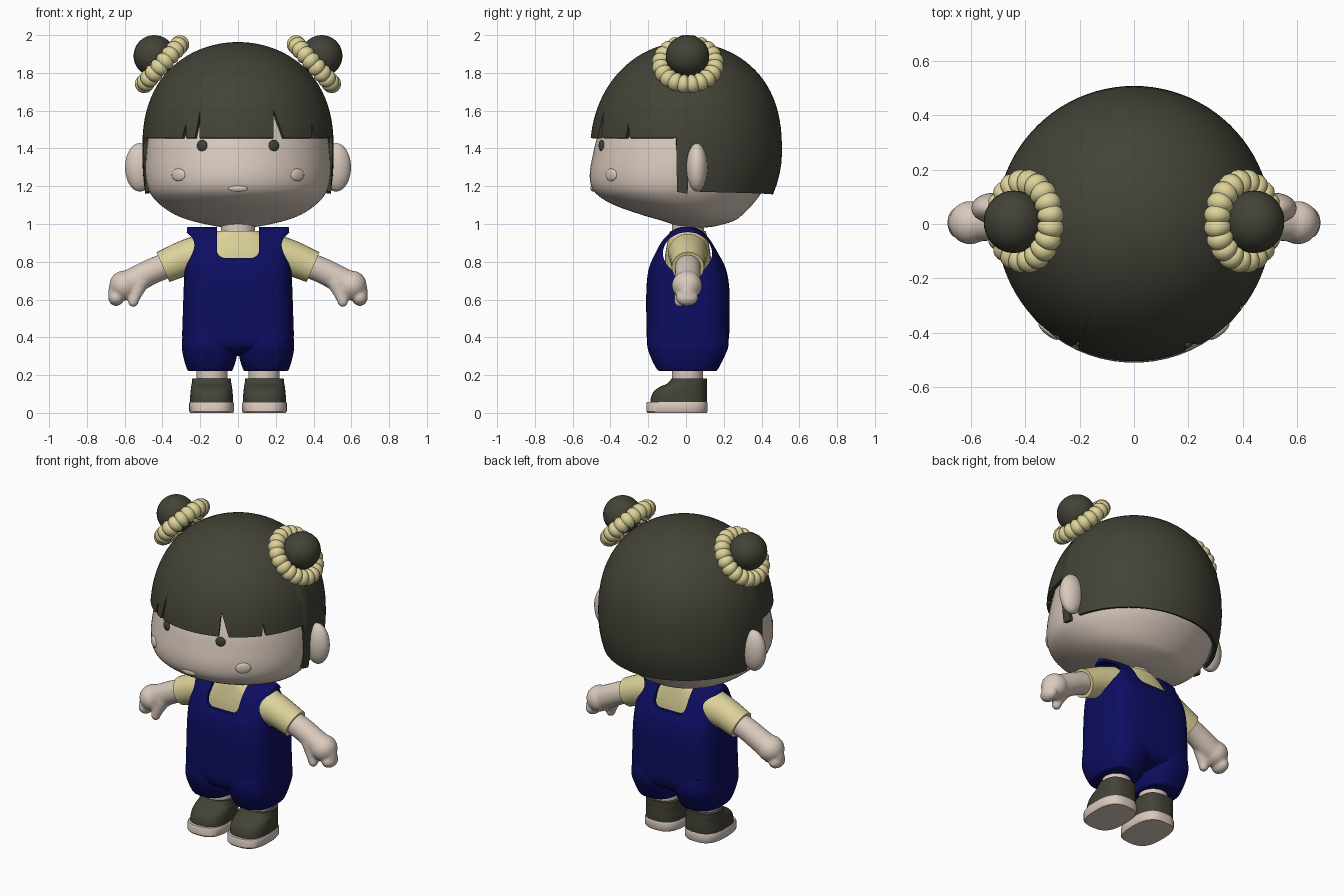
import bpy, bmesh, math
from mathutils import Vector, Matrix

cube = bpy.data.objects.get("Cube")
if cube:
    bpy.data.objects.remove(cube, do_unlink=True)


def material(name, rgb):
    m = bpy.data.materials.new(name)
    m.use_nodes = True
    m.diffuse_color = (*rgb, 1)
    m.node_tree.nodes["Principled BSDF"].inputs["Base Color"].default_value = (*rgb, 1)
    return m


SKIN = material("skin", (0.70, 0.59, 0.51))
DARK = material("dark_olive", (0.055, 0.055, 0.038))
NAVY = material("navy", (0.004, 0.004, 0.12))
CREAM = material("cream_yellow", (0.72, 0.65, 0.32))


def add_object(name, bm, mat, fix_normals=True):
    if fix_normals:
        bmesh.ops.recalc_face_normals(bm, faces=bm.faces[:])
    me = bpy.data.meshes.new(name)
    bm.to_mesh(me)
    bm.free()
    me.materials.append(mat)
    ob = bpy.data.objects.new(name, me)
    bpy.context.collection.objects.link(ob)
    return ob


def finish(ob, mirror=False, angle=40):
    """Mirror if wanted, apply modifiers, smooth with sharp edges kept."""
    if mirror:
        mod = ob.modifiers.new("mirror", "MIRROR")
        mod.use_mirror_merge = False
    bpy.ops.object.select_all(action="DESELECT")
    ob.select_set(True)
    bpy.context.view_layer.objects.active = ob
    bpy.ops.object.convert(target="MESH")
    bpy.ops.object.shade_smooth_by_angle(angle=math.radians(angle))
    return ob


def skin_rings(bm, rings, closed=False):
    rows = [[bm.verts.new(p) for p in r] for r in rings]
    n = len(rows[0])
    for i in range(len(rows) - (0 if closed else 1)):
        a, b = rows[i], rows[(i + 1) % len(rows)]
        for j in range(n):
            k = (j + 1) % n
            bm.faces.new((a[j], a[k], b[k], b[j]))
    if not closed:
        bm.faces.new(rows[0])
        bm.faces.new(rows[-1])


def spline(keys, steps):
    """Catmull-Rom through tuples of numbers."""
    out = []
    for i in range(len(keys) - 1):
        q = [keys[max(i - 1, 0)], keys[i], keys[i + 1], keys[min(i + 2, len(keys) - 1)]]
        for s in range(steps):
            t = s / steps
            out.append(tuple(
                b + 0.5 * t * (c - a + t * (2 * a - 5 * b + 4 * c - d + t * (3 * (b - c) + d - a)))
                for a, b, c, d in zip(*q)))
    return out + [keys[-1]]


def loft(name, keys, mat, power=2.0, cx=0.0, steps=4, n=48):
    """Upright body from (z, half width, front y, back y) sections."""
    rings = []
    for z, hw, yf, yb in spline(keys, steps):
        ring = []
        for j in range(n):
            a = math.tau * (j + 0.5) / n
            c, s = math.cos(a), math.sin(a)
            e = 2 / power
            ring.append((cx + hw * math.copysign(abs(c) ** e, c),
                         (yf + yb) / 2 + (yb - yf) / 2 * math.copysign(abs(s) ** e, s), z))
        rings.append(ring)
    bm = bmesh.new()
    skin_rings(bm, rings)
    return add_object(name, bm, mat)


def tube(bm, keys, steps=4, n=24):
    """Round limb through (x, y, z, radius) points."""
    pts = spline(keys, steps)
    rings = []
    for i, p in enumerate(pts):
        d = Vector(pts[min(i + 1, len(pts) - 1)][:3]) - Vector(pts[max(i - 1, 0)][:3])
        side = Vector((0, 1, 0))
        up = d.normalized().cross(side).normalized()
        side = up.cross(d.normalized())
        rings.append([Vector(p[:3]) + p[3] * (math.cos(math.tau * j / n) * side
                      + math.sin(math.tau * j / n) * up) for j in range(n)])
    skin_rings(bm, rings)


def ball(bm, loc, size, turn=0.0):
    mat = Matrix.Translation(loc) @ Matrix.Rotation(turn, 4, "Z") @ Matrix.Diagonal((*size, 1))
    bmesh.ops.create_uvsphere(bm, u_segments=32, v_segments=20, radius=1, matrix=mat)


def balls(name, loc, size, mat, turn=0.0, mirror=True):
    bm = bmesh.new()
    ball(bm, loc, size, turn)
    return finish(add_object(name, bm, mat), mirror)


# Head, ears and face details
finish(loft("head", [
    (0.98, 0.03, 0.0, 0.07), (0.987, 0.11, -0.04, 0.15), (1.015, 0.24, -0.12, 0.25),
    (1.05, 0.335, -0.24, 0.3), (1.1, 0.41, -0.38, 0.35), (1.15, 0.457, -0.465, 0.39),
    (1.2, 0.48, -0.502, 0.42), (1.27, 0.49, -0.51, 0.45), (1.36, 0.488, -0.495, 0.47),
    (1.46, 0.475, -0.47, 0.47), (1.6, 0.44, -0.41, 0.44), (1.75, 0.33, -0.28, 0.33),
    (1.83, 0.15, -0.12, 0.15)], SKIN, n=64), angle=60)
balls("ears", (0.52, 0.058, 1.3), (0.078, 0.056, 0.128), SKIN)
balls("eyes", (0.19, -0.447, 1.415), (0.029, 0.012, 0.03), DARK, 0.38)
balls("cheeks", (0.315, -0.396, 1.26), (0.045, 0.013, 0.033), SKIN, 0.68)
balls("mouth", (0, -0.492, 1.19), (0.052, 0.014, 0.019), SKIN, 0, False)


# Bobbed hair: a dome whose lower edge follows fringe, locks and nape
def hair_point(deg, z):
    a = math.radians(deg)
    x, y = math.sin(a), -math.cos(a)
    if z > 1.38:
        f = max(0, 1 - ((z - 1.38) / 0.583) ** (2.5 - 0.4 * max(0, -y))) ** 0.5
    else:
        f = 1 - (0.03 + 0.06 * max(0, y)) * ((1.38 - z) / 0.22) ** 2
    return (0.507 * f * x, 0.508 * f * y, z)


FRINGE = 1.455
side_edge = [(84, FRINGE), (84.5, 1.17), (91, 1.16), (92, 1.38), (98, 1.38), (99, 1.17), (180, 1.155)]
edge = [(-d, z) for d, z in reversed(side_edge)]
for start, tip, end, top in ((-36, -34, -33, 1.53), (-27, -25, -24, 1.6),
                             (22, 23.5, 29, 1.6), (51, 52, 54, 1.53)):
    edge += [(start, FRINGE), (tip, top), (end, FRINGE)]
edge += side_edge


def edge_height(deg):
    for (a, za), (b, zb) in zip(edge, edge[1:]):
        if a <= deg <= b:
            return za + (zb - za) * (deg - a) / (b - a)


angles = sorted({d for d, _ in edge} | set(range(-180, 181, 4)))
ROWS = 28
bm = bmesh.new()
cols = []
for d in angles:
    low = edge_height(d)
    cols.append([bm.verts.new(hair_point(d, 1.963 - (1.963 - low) * (r / ROWS) ** 2))
                 for r in range(ROWS + 1)])
for a, b in zip(cols, cols[1:]):
    for r in range(ROWS):
        bm.faces.new((a[r], a[r + 1], b[r + 1], b[r]))
bmesh.ops.remove_doubles(bm, verts=bm.verts[:], dist=0.0004)
hair = add_object("hair", bm, DARK)
solid = hair.modifiers.new("thickness", "SOLIDIFY")
solid.thickness = 0.022
solid.offset = -1
finish(hair, angle=45)

# Hair buns with gathered bands
balls("hair_buns", (0.443, 0.008, 1.89), (0.11, 0.115, 0.11), DARK)
axis = Vector((0.74, 0, 0.67)).normalized()
u, v = Vector((0, 1, 0)), axis.cross(Vector((0, 1, 0)))
rings = []
for i in range(160):
    a = math.tau * i / 160
    out = math.cos(a) * u + math.sin(a) * v
    r = 0.039 + 0.011 * abs(math.sin(10 * a)) ** 0.7
    rings.append([Vector((0.402, 0.01, 1.846)) + out * (0.142 + r * math.cos(b)) + axis * r * math.sin(b)
                  for b in (math.tau * j / 16 for j in range(16))])
bm = bmesh.new()
skin_rings(bm, rings, closed=True)
finish(add_object("hair_bands", bm, CREAM), True, 70)

# Neck, shirt and sleeves
finish(loft("neck", [(0.9, 0.09, -0.075, 0.095), (1.02, 0.09, -0.075, 0.095)], SKIN))
finish(loft("shirt", [
    (0.6, 0.23, -0.12, 0.14), (0.75, 0.24, -0.115, 0.135), (0.84, 0.235, -0.11, 0.13),
    (0.92, 0.18, -0.095, 0.115), (0.962, 0.115, -0.085, 0.105)], CREAM, 2.4))
bm = bmesh.new()
tube(bm, [(0.18, 0.01, 0.845, 0.105), (0.28, 0.01, 0.82, 0.094), (0.397, 0.01, 0.772, 0.086)])
finish(add_object("sleeves", bm, CREAM), True)

# Arms with mitten hands and thumbs, blended together
bm = bmesh.new()
tube(bm, [(0.34, 0.01, 0.795, 0.068), (0.45, 0.01, 0.752, 0.068), (0.54, 0.008, 0.705, 0.07),
          (0.6, 0.005, 0.675, 0.072)])
ball(bm, (0.603, 0.005, 0.675), (0.078, 0.08, 0.078))
tube(bm, [(0.62, 0.005, 0.68, 0.062), (0.638, 0.005, 0.64, 0.05), (0.645, 0.005, 0.61, 0.042)])
ball(bm, (0.645, 0.005, 0.61), (0.042, 0.06, 0.044))
tube(bm, [(0.52, -0.015, 0.69, 0.05), (0.54, -0.03, 0.63, 0.033), (0.555, -0.035, 0.59, 0.027)])
ball(bm, (0.555, -0.035, 0.588), (0.028, 0.028, 0.028))
arms = add_object("arms", bm, SKIN)
remesh = arms.modifiers.new("blend", "REMESH")
remesh.mode = "VOXEL"
remesh.voxel_size = 0.009
smooth = arms.modifiers.new("soften", "SMOOTH")
smooth.iterations = 5
finish(arms, True, 80)

# Overalls: hollow body, then neck and arm openings cut out
overalls = loft("overalls", [
    (0.3, 0.16, -0.08, 0.1), (0.33, 0.26, -0.17, 0.19), (0.38, 0.293, -0.205, 0.225),
    (0.5, 0.293, -0.21, 0.23), (0.65, 0.288, -0.21, 0.23), (0.75, 0.284, -0.2, 0.215),
    (0.82, 0.28, -0.175, 0.185), (0.9, 0.275, -0.135, 0.14), (0.95, 0.272, -0.09, 0.1),
    (0.975, 0.27, -0.055, 0.065), (0.985, 0.268, -0.02, 0.03)], NAVY, 3.4, n=72)
solid = overalls.modifiers.new("thickness", "SOLIDIFY")
solid.thickness = 0.02
solid.offset = -1

bm = bmesh.new()
bmesh.ops.create_cube(bm, size=1, matrix=Matrix.Translation((0, 0, 1.02)) @ Matrix.Diagonal((0.225, 1, 0.4, 1)))
long_edges = [e for e in bm.edges if abs(e.verts[0].co.y - e.verts[1].co.y) > 0.5]
bmesh.ops.bevel(bm, geom=long_edges, offset=0.045, segments=5, profile=0.5, affect="EDGES")
neck_cutter = add_object("neck_cutter", bm, NAVY)
bm = bmesh.new()
bmesh.ops.create_cone(bm, cap_ends=True, segments=40, radius1=1, radius2=1, depth=1,
                      matrix=Matrix.Translation((0, 0.008, 0.845)) @ Matrix.Diagonal((1, 0.13, 0.112, 1))
                      @ Matrix.Rotation(math.pi / 2, 4, "Y"))
arm_cutter = add_object("arm_cutter", bm, NAVY)
for cutter in (neck_cutter, arm_cutter):
    cutter.hide_render = True
    cut = overalls.modifiers.new("opening", "BOOLEAN")
    cut.operation = "DIFFERENCE"
    cut.solver = "EXACT"
    cut.object = cutter
finish(overalls)
for cutter in (neck_cutter, arm_cutter):
    bpy.data.objects.remove(cutter, do_unlink=True)

# Trouser legs, bare ankles, shoes and soles
finish(loft("trouser_legs", [
    (0.222, 0.113, -0.14, 0.16), (0.232, 0.122, -0.155, 0.17), (0.29, 0.14, -0.185, 0.2),
    (0.36, 0.15, -0.206, 0.226), (0.45, 0.14, -0.2, 0.22)], NAVY, 2.6, 0.148), True)
finish(loft("ankles", [(0.15, 0.083, -0.075, 0.09), (0.27, 0.083, -0.075, 0.09)], SKIN, 2, 0.138), True)
finish(loft("shoes", [
    (0.05, 0.114, -0.19, 0.11), (0.08, 0.114, -0.186, 0.112), (0.115, 0.111, -0.17, 0.112),
    (0.14, 0.108, -0.135, 0.111), (0.155, 0.105, -0.1, 0.111), (0.182, 0.102, -0.076, 0.11)],
    DARK, 2.7, 0.14), True)
finish(loft("shoe_soles", [
    (0.0, 0.113, -0.203, 0.11), (0.008, 0.119, -0.21, 0.115), (0.05, 0.119, -0.21, 0.115),
    (0.058, 0.115, -0.206, 0.112)], SKIN, 2.8, 0.14, steps=1), True)
